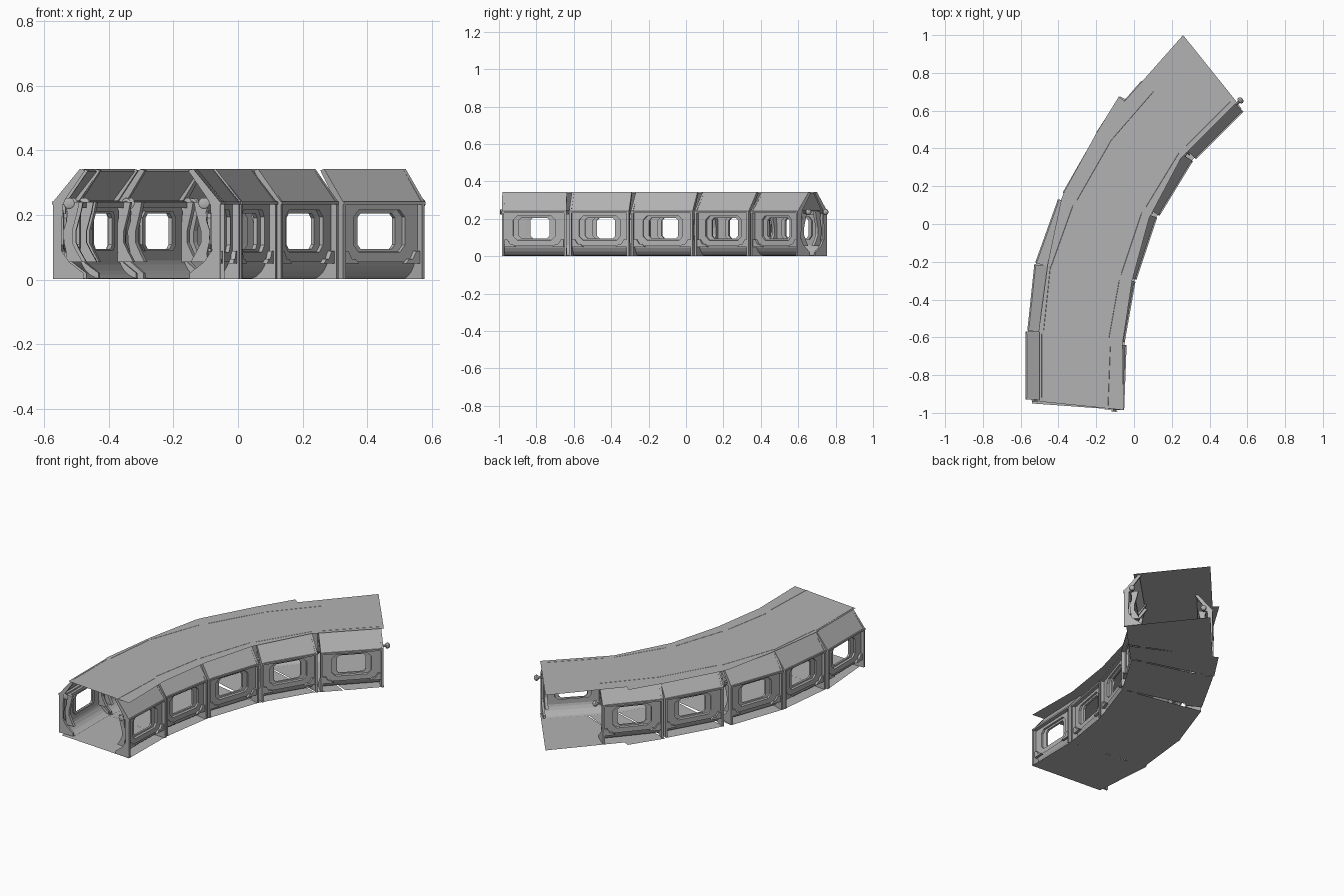
import bpy, bmesh, math
from mathutils import Vector

if "Cube" in bpy.data.objects:
    bpy.data.objects.remove(bpy.data.objects["Cube"])

# Eave lines of the wall bays: (start, end), front to back
LEFT = [((-.572, -.93), (-.572, -.57)), ((-.562, -.565), (-.525, -.215)),
        ((-.52, -.205), (-.40, .13)), ((-.375, .165), (-.195, .48)),
        ((-.19, .49), (.04, .755))]
RIGHT = [((-.055, -.985), (-.042, -.64)), ((-.052, -.625), (.005, -.305)),
         ((.01, -.295), (.12, .035)), ((.133, .045), (.31, .335)),
         ((.325, .345), (.577, .597))]
# Roof plate corners, left edge and right edge of each plate
ROOF = [((-.50, -.94), (-.50, -.57), (-.06, -.63), (-.055, -.985)),
        ((-.505, -.57), (-.455, -.2), (-.01, -.3), (-.06, -.63)),
        ((-.455, -.2), (-.385, .13), (.08, .03), (-.01, -.3)),
        ((-.385, .13), (-.37, .17), (-.2, .48), (.25, .35), (.08, .03)),
        ((-.2, .48), (-.08, .675), (-.05, .65), (.36, .5), (.25, .35)),
        ((-.05, .65), (.26, 1.0), (.545, .645), (.25, .35))]
# Floor plates reach the outer wall line in the first three bays
FLOOR = [((-.54, -.95), (-.57, -.57), (-.05, -.635), (-.055, -.985)),
         ((-.56, -.57), (-.52, -.21), (0, -.305), (-.05, -.635)),
         ((-.52, -.21), (-.40, .13), (.115, .03), (0, -.305)),
         ((-.375, .165), (-.2, .475), (.295, .33), (.115, .03)),
         ((-.2, .485), (-.075, .675), (.41, .44), (.305, .335)),
         ((-.05, .65), (.26, 1.0), (.57, .61), (.42, .45))]

grey = bpy.data.materials.new("dark_grey")
grey.diffuse_color = (.45, .45, .45, 1)
grey.use_nodes = True
grey.node_tree.nodes["Principled BSDF"].inputs["Base Color"].default_value = grey.diffuse_color


def finish(name, bm, recalc=True):
    if recalc:
        bmesh.ops.recalc_face_normals(bm, faces=bm.faces)
    me = bpy.data.meshes.new(name)
    bm.to_mesh(me)
    bm.free()
    me.materials.append(grey)
    bpy.context.collection.objects.link(bpy.data.objects.new(name, me))


def loft(bm, rings, caps=True):
    vs = [[bm.verts.new(p) for p in r] for r in rings]
    n = len(rings[0])
    for a, b in zip(vs, vs[1:]):
        for i in range(n):
            j = (i + 1) % n
            bm.faces.new((a[i], a[j], b[j], b[i]))
    if caps:
        bm.faces.new(vs[0])
        bm.faces.new(vs[-1])


class Bay:
    """Local frame of a wall bay: u along the wall, v inward, z up."""
    def __init__(self, start, end, side):
        self.o = Vector((*start, 0))
        d = Vector((*end, 0)) - self.o
        self.len = d.length
        self.u = d.normalized()
        self.v = Vector((self.u.y, -self.u.x, 0)) * side

    def at(self, u, v, z):
        return self.o + self.u * u + self.v * v + Vector((0, 0, z))

    def along(self, bm, profile, u0, u1):
        loft(bm, [[self.at(u, v, z) for v, z in profile] for u in (u0, u1)])

    def across(self, bm, profile, v0, v1):
        loft(bm, [[self.at(u, v, z) for u, z in profile] for v in (v0, v1)])


def octagon(cx, cz, hw, hh, c):
    return [(cx - hw + c, cz - hh), (cx + hw - c, cz - hh), (cx + hw, cz - hh + c),
            (cx + hw, cz + hh - c), (cx + hw - c, cz + hh), (cx - hw + c, cz + hh),
            (cx - hw, cz + hh - c), (cx - hw, cz - hh + c)]


def wall_bay(tag, bay):
    L, mid = bay.len, bay.len / 2

    # Wall panel with stepped octagonal window opening
    bm = bmesh.new()
    steps = [(mid - .012, .095, .004, .02), (.112, .065, .022, .02), (.112, .065, .022, .032),
             (.082, .055, .014, .034), (.082, .055, .014, .046),
             (.105, .062, .02, .048), (.105, .062, .02, .04), (mid - .012, .095, .004, .04)]
    loft(bm, [[bay.at(u, v, z) for u, z in octagon(mid, .15, hw, hh, c)]
              for hw, hh, c, v in steps], caps=False)
    finish("window_wall_" + tag, bm)

    # Sloped upper panel
    bm = bmesh.new()
    bay.along(bm, [(.003, .24), (.083, .342), (.09, .334), (.012, .234)], .006, L - .006)
    finish("sloped_panel_" + tag, bm)

    # Eave strip and inner rail
    bm = bmesh.new()
    bay.along(bm, [(-.003, .232), (-.003, .242), (.045, .242), (.045, .232)], 0, L)
    bay.along(bm, [(.045, .222), (.045, .24), (.06, .24), (.06, .222)], .012, L - .012)
    finish("eave_rail_" + tag, bm)

    # Coved base shell, open towards the outside
    bm = bmesh.new()
    arc = [math.pi / 2 * i / 6 for i in range(7)]
    cove = [(.035 + .068 * (1 - math.sin(a)), .004 + .085 * (1 - math.cos(a))) for a in arc]
    back = [(v - .008, max(z - .004, .002)) for v, z in reversed(cove)]
    bay.along(bm, cove + back, .01, L - .01)
    finish("base_cove_" + tag, bm)

    # End frames following the wall section
    bm = bmesh.new()
    frame = [(0, .002), (0, .24), (.083, .342), (.1, .338), (.03, .236),
             (.026, .09), (.05, .055), (.095, .02), (.095, .002)]
    for u in (0, L - .012):
        bay.along(bm, frame, u, u + .012)
    finish("end_frames_" + tag, bm)

    # Wavy inner ribs
    bm = bmesh.new()
    centre = [(.066, .055), (.058, .085), (.047, .115), (.046, .15), (.055, .18), (.06, .21), (.058, .24)]
    half = [.026, .017, .013, .014, .013, .016, .024]
    rib = [(c[0] - h, c[1]) for c, h in zip(centre, half)]
    rib += [(c[0] + h, c[1]) for c, h in reversed(list(zip(centre, half)))]
    for u in (.012, L - .03):
        bay.along(bm, rib, u, u + .018)
    finish("wavy_ribs_" + tag, bm)

    # Corner brackets on the outer face
    bm = bmesh.new()
    for f in (lambda u: u, lambda u: L - u):
        bay.across(bm, [(f(u), z) for u, z in
                        [(.014, .05), (.075, .05), (.06, .064), (.045, .064), (.03, .088), (.014, .088)]],
                   .006, .022)
    finish("brackets_" + tag, bm)

    # Bolts on the frame ends: shaft and rounded head
    bm = bmesh.new()
    for u, s, reach in ((L - .004, 1, 1), (.004, -1, .3)):
        rings = []
        for du, r in [(0, .007), (.024, .007), (.026, .015), (.036, .018), (.044, .014), (.049, .006)]:
            rings.append([bay.at(u + s * du * reach, .05 + r * math.cos(a), .236 + r * math.sin(a))
                          for a in [math.tau * k / 10 for k in range(10)]])
        loft(bm, rings)
    finish("bolts_" + tag, bm)


for side, name, bays in ((1, "left", LEFT), (-1, "right", RIGHT)):
    for i, (a, b) in enumerate(bays):
        wall_bay(f"{name}_{i + 1}", Bay(a, b, side))

# Thin roof and floor plates
for name, plates, z in (("roof_plate", ROOF, .341), ("floor_plate", FLOOR, .0)):
    for i, corners in enumerate(plates):
        bm = bmesh.new()
        f = bm.faces.new([bm.verts.new((x, y, z)) for x, y in corners])
        f.normal_update()
        if f.normal.z < 0:
            f.normal_flip()
        finish(f"{name}_{i + 1}", bm, recalc=False)
